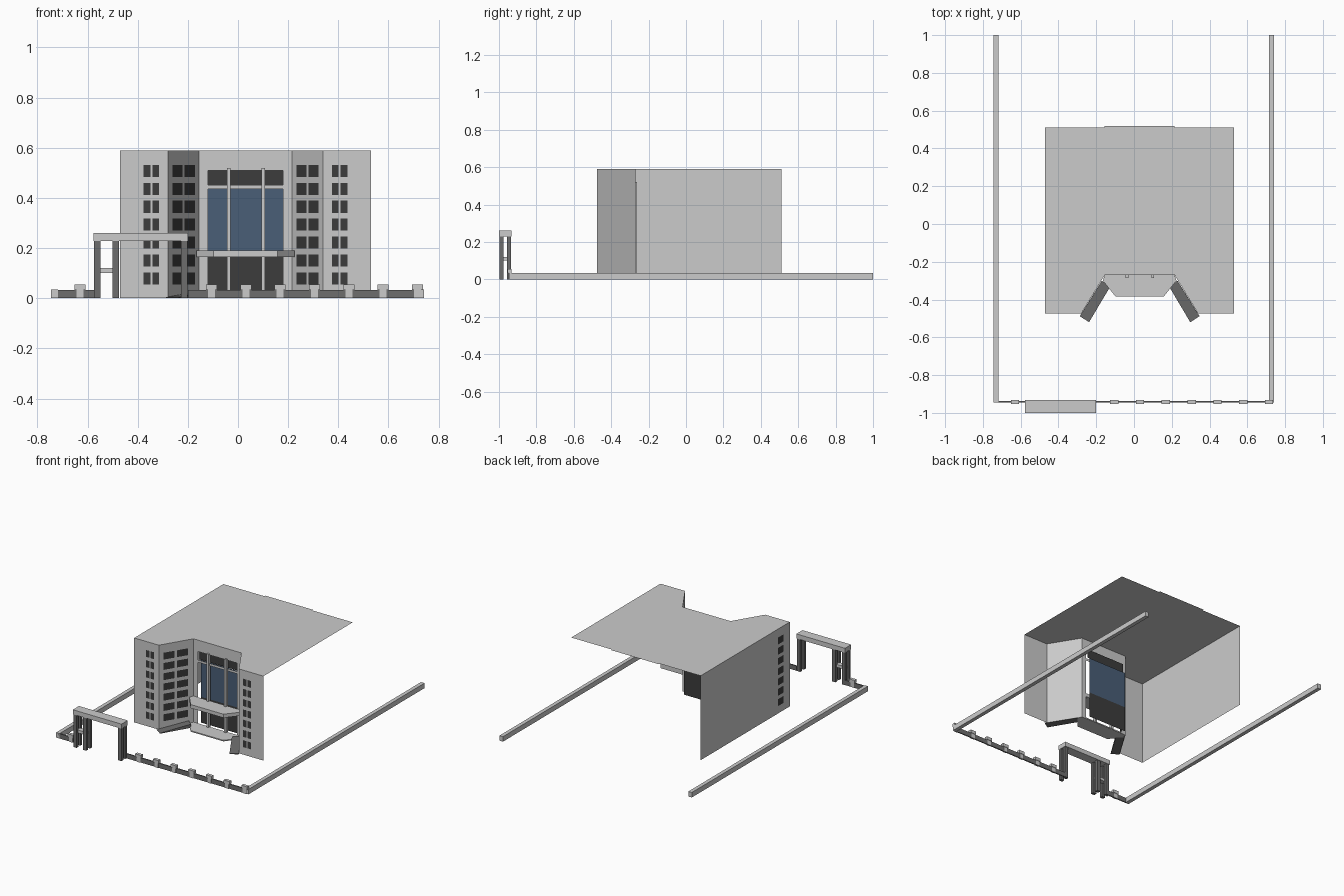
import bpy, bmesh
from mathutils import Vector

cube = bpy.data.objects.get("Cube")
if cube:
    bpy.data.objects.remove(cube, do_unlink=True)


def material(name, rgb):
    m = bpy.data.materials.new(name)
    m.use_nodes = True
    m.diffuse_color = (*rgb, 1)
    m.node_tree.nodes["Principled BSDF"].inputs["Base Color"].default_value = (*rgb, 1)
    return m


LIGHT = material("light_grey", (0.6, 0.6, 0.6))
DARK = material("dark_grey", (0.155, 0.155, 0.155))
PANE = material("charcoal_pane", (0.045, 0.045, 0.045))
BLUE = material("blue_glass", (0.067, 0.113, 0.187))


def build(name, mat, faces):
    """Make one object from a list of polygons."""
    bm = bmesh.new()
    for f in faces:
        bm.faces.new([bm.verts.new(p) for p in f])
    bmesh.ops.remove_doubles(bm, verts=bm.verts, dist=0.0005)
    mesh = bpy.data.meshes.new(name)
    bm.to_mesh(mesh)
    bm.free()
    mesh.materials.append(mat)
    ob = bpy.data.objects.new(name, mesh)
    bpy.context.collection.objects.link(ob)
    return ob


def prism(outline, z0, tops):
    """Faces of a closed prism; tops is one height or one per corner."""
    n = len(outline)
    if not isinstance(tops, (list, tuple)):
        tops = [tops] * n
    low = [(x, y, z0) for x, y in outline]
    top = [(x, y, z) for (x, y), z in zip(outline, tops)]
    sides = [[low[i], low[(i + 1) % n], top[(i + 1) % n], top[i]] for i in range(n)]
    return sides + [top, low[::-1]]


def box(x0, x1, y0, y1, z0, z1):
    return prism([(x0, y0), (x1, y0), (x1, y1), (x0, y1)], z0, z1)


def wall(a, b, z0, z1, t0=0, t1=1, out=0):
    """Upright quad on the line a-b, pushed outward by out."""
    a, b = Vector(a), Vector(b)
    d = b - a
    n = Vector((d.y, -d.x)).normalized() * out
    p, q = a + d * t0 + n, a + d * t1 + n
    return [(p.x, p.y, z0), (q.x, q.y, z0), (q.x, q.y, z1), (p.x, p.y, z1)]


AXIS = 0.03      # the building is symmetric about this x
TOP = 0.59
BACK, FRONT, RECESS = 0.51, -0.475, -0.27


def flip(p):
    return (2 * AXIS - p[0], p[1])


# Building shell, open at the back and at its left side
rear, corner, wing, inner = (-0.47, BACK), (-0.47, FRONT), (-0.28, FRONT), (-0.155, RECESS)
half = [rear, corner, wing, inner]
outline = half + [flip(p) for p in reversed(half)]
build("right_side_wall", LIGHT, [wall(rear, corner, 0, TOP)])
build("right_wing_wall", LIGHT, [wall(corner, wing, 0, TOP)])
build("right_angled_wall", LIGHT, [wall(wing, inner, 0, TOP)])
build("left_wing_wall", LIGHT, [wall(flip(wing), flip(corner), 0, TOP)])
build("left_angled_wall", LIGHT, [wall(flip(inner), flip(wing), 0, TOP)])
build("roof", LIGHT, [[(x, y, TOP) for x, y in outline],
                      [(-0.155, BACK, TOP), (0.215, BACK, TOP),
                       (0.215, 0.52, TOP), (-0.155, 0.52, TOP)]])

# Entrance wall with two openings
ex0, ex1 = -0.12, 0.18
build("entrance_wall", LIGHT, [wall((x0, RECESS), (x1, RECESS), z0, z1) for x0, x1, z0, z1 in (
    (-0.155, ex0, 0, TOP), (ex1, 0.215, 0, TOP),
    (ex0, ex1, 0.51, TOP), (ex0, ex1, 0.435, 0.452))])
build("upper_window", PANE, [wall((ex0, -0.255), (ex1, -0.255), 0.45, 0.512)])
build("blue_window", BLUE, [wall((ex0, -0.235), (ex1, -0.235), 0.18, 0.437)])
build("entrance_doors", PANE, [wall((ex0, -0.235), (ex1, -0.235), 0, 0.18)])
for side, x in (("right", -0.037), ("left", 0.1)):
    build(side + "_entrance_column", LIGHT, box(x - 0.007, x + 0.007, -0.285, -0.262, 0, 0.52))

# Window plates in seven rows
rows = [0.078 + 0.0717 * i for i in range(7)]


def windows(name, a, b, spans):
    build(name, PANE, [wall(a, b, z - 0.024, z + 0.024, t0, t1, 0.003)
                       for z in rows for t0, t1 in spans])


wing_spans = [(0.49, 0.64), (0.68, 0.82)]
angle_spans = [(0.13, 0.45), (0.52, 0.84)]


def mirrored(spans):
    return [(1 - t1, 1 - t0) for t0, t1 in spans]


windows("right_wing_windows", corner, wing, wing_spans)
windows("left_wing_windows", flip(wing), flip(corner), mirrored(wing_spans))
windows("right_angled_windows", wing, inner, angle_spans)
windows("left_angled_windows", flip(inner), flip(wing), mirrored(angle_spans))
windows("side_windows", rear, corner, [(0.863, 0.924)])

# Canopy, entrance floor and the two ramps
canopy = [(-0.155, RECESS), (-0.165, -0.3), (-0.097, -0.385)]
canopy += [flip(p) for p in reversed(canopy)]
build("canopy", LIGHT, prism(canopy, 0.165, 0.19))
build("entrance_floor", LIGHT, prism(canopy, 0, 0.008))
ramp = [(-0.287, -0.488), (-0.238, -0.52), (-0.128, -0.335), (-0.17, -0.3)]
heights = [0.004, 0.004, 0.025, 0.025]
build("right_ramp", DARK, prism(ramp, 0, heights))
build("left_ramp", DARK, prism([flip(p) for p in reversed(ramp)], 0, heights[::-1]))

# Boundary walls along both sides
for side, x in (("right", -0.745), ("left", 0.715)):
    build(side + "_boundary_wall", LIGHT, box(x, x + 0.027, -0.945, 1, 0, 0.035))

# Low front fence with posts
for side, x0, x1 in (("right", -0.73, -0.575), ("left", -0.2, 0.73)):
    build(side + "_front_fence", DARK, box(x0, x1, -0.945, -0.937, 0, 0.033))
for i, x in enumerate([-0.63] + [-0.105 + 0.1367 * k for k in range(7)]):
    build(f"fence_post_{i + 1}", LIGHT,
          box(x - 0.014, x + 0.014, -0.949, -0.935, 0, 0.035)
          + box(x - 0.022, x + 0.022, -0.954, -0.932, 0.033, 0.055))

# Gate: beam on paired legs, with a ledge between the right-hand legs
build("gate_beam", LIGHT, box(-0.577, -0.2, -1, -0.932, 0.228, 0.26))
for i, x in enumerate((-0.575, -0.5, -0.228)):
    for place, y in (("front", -0.998), ("back", -0.957)):
        build(f"gate_leg_{place}_{i + 1}", DARK, box(x, x + 0.026, y, y + 0.021, 0, 0.228))
build("gate_ledge", LIGHT, box(-0.565, -0.485, -0.985, -0.95, 0.1, 0.12))
